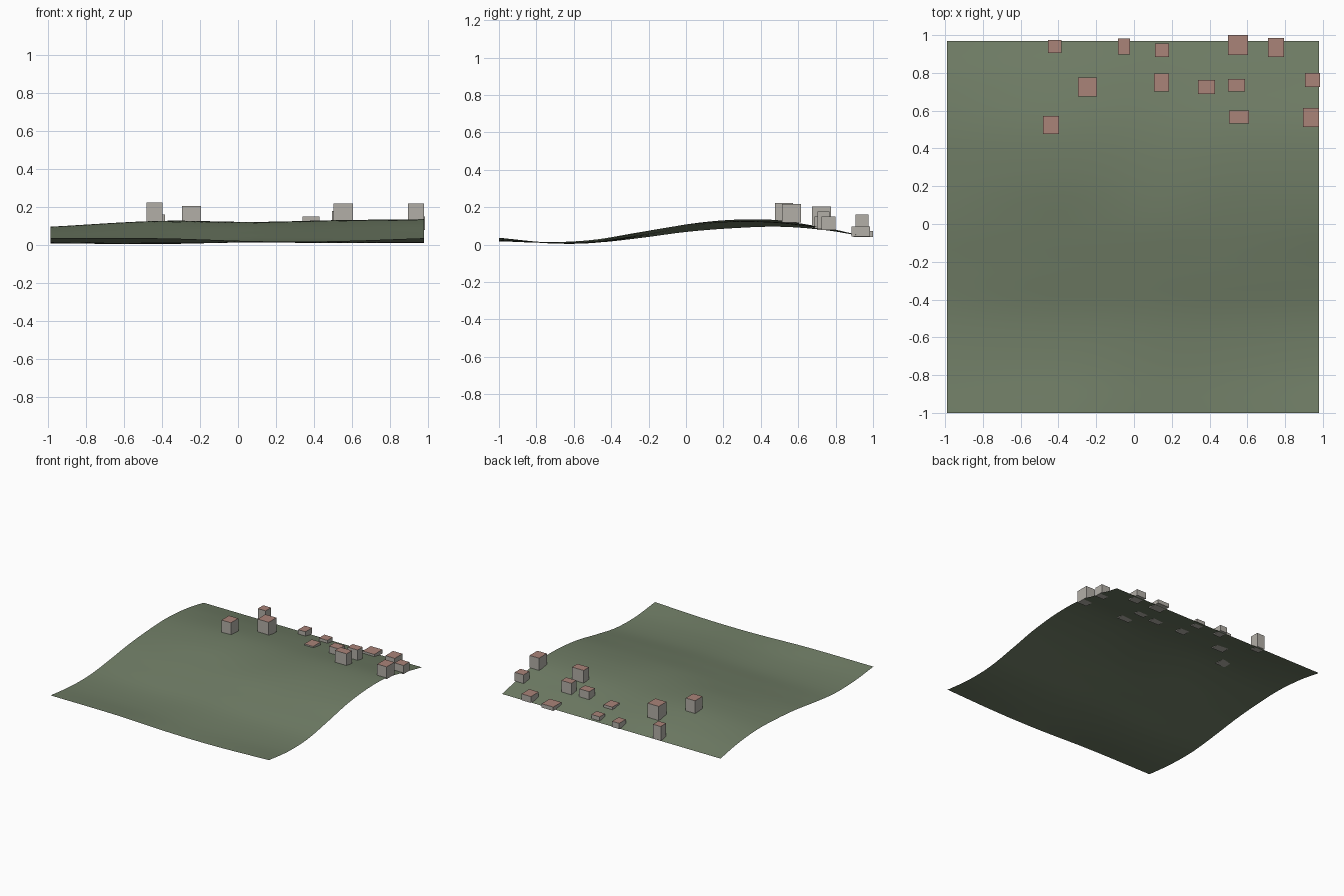
import bpy, bmesh

if "Cube" in bpy.data.objects:
    bpy.data.objects.remove(bpy.data.objects["Cube"])


def material(name, rgb):
    m = bpy.data.materials.new(name)
    m.diffuse_color = (*rgb, 1)
    m.use_nodes = True
    m.node_tree.nodes["Principled BSDF"].inputs["Base Color"].default_value = m.diffuse_color
    return m


grass = material("grass green", (0.165, 0.21, 0.135))
wall = material("wall grey", (0.45, 0.43, 0.39))
roof = material("roof clay", (0.40, 0.23, 0.19))

# Height profiles of the land: rows run front to back, one per x station
XS = [-0.99, -0.4, 0.1, 0.5, 0.98]
YS = [-1, -0.75, -0.5, -0.25, 0, 0.25, 0.5, 0.75, 0.97]
HEIGHTS = [
    [.037, .013, .010, .035, .068, .088, .096, .077, .040],
    [.035, .008, .010, .048, .088, .120, .125, .090, .040],
    [.020, .013, .025, .065, .105, .121, .115, .082, .040],
    [.020, .010, .022, .065, .105, .128, .125, .085, .040],
    [.036, .012, .018, .060, .108, .133, .130, .085, .040],
]


def spline(ts, vs, t):
    """Smooth curve through the points (ts, vs)."""
    n = len(ts)
    i = max(k for k in range(n - 1) if ts[k] <= t or k == 0)

    def slope(k):
        a, b = max(k - 1, 0), min(k + 1, n - 1)
        return (vs[b] - vs[a]) / (ts[b] - ts[a])

    h = ts[i + 1] - ts[i]
    u = (t - ts[i]) / h
    return ((2*u**3 - 3*u**2 + 1) * vs[i] + (u**3 - 2*u**2 + u) * h * slope(i)
            + (3*u**2 - 2*u**3) * vs[i + 1] + (u**3 - u**2) * h * slope(i + 1))


def land(x, y):
    x = min(max(x, XS[0]), XS[-1])
    y = min(max(y, YS[0]), YS[-1])
    return spline(XS, [spline(YS, row, y) for row in HEIGHTS], x)


def add_object(name, bm, mats):
    me = bpy.data.meshes.new(name)
    bm.to_mesh(me)
    bm.free()
    for m in mats:
        me.materials.append(m)
    ob = bpy.data.objects.new(name, me)
    bpy.context.collection.objects.link(ob)
    return ob


# Rolling ground: a single smooth sheet
bm = bmesh.new()
bmesh.ops.create_grid(bm, x_segments=48, y_segments=48, size=1)
for v in bm.verts:
    x = XS[0] + (v.co.x + 1) / 2 * (XS[-1] - XS[0])
    y = YS[0] + (v.co.y + 1) / 2 * (YS[-1] - YS[0])
    v.co = (x, y, land(x, y))
for f in bm.faces:
    f.smooth = True
add_object("ground", bm, [grass])

# Houses: centre x, centre y, width, depth, roof height
HOUSES = [
    (-.42, .94, .07, .07, .16), (-.053, .94, .065, .085, .09),
    (.148, .92, .075, .07, .08), (.55, .947, .105, .105, .073),
    (.752, .934, .085, .10, .096), (-.246, .725, .10, .10, .205),
    (.146, .75, .08, .095, .10), (.384, .725, .09, .075, .15),
    (.542, .735, .09, .065, .178), (.945, .762, .08, .075, .15),
    (-.44, .524, .085, .095, .223), (.555, .566, .105, .07, .218),
    (.938, .564, .085, .10, .218),
]
for i, (x, y, w, d, top) in enumerate(HOUSES):
    base = land(x, y) - .003
    bm = bmesh.new()
    bmesh.ops.create_cube(bm, size=1)
    for v in bm.verts:
        v.co = (x + v.co.x * w, y + v.co.y * d, top if v.co.z > 0 else base)
    bm.normal_update()
    for f in bm.faces:
        f.material_index = 1 if f.normal.z > .5 else 0
    add_object(f"house_{i + 1}", bm, [wall, roof])
